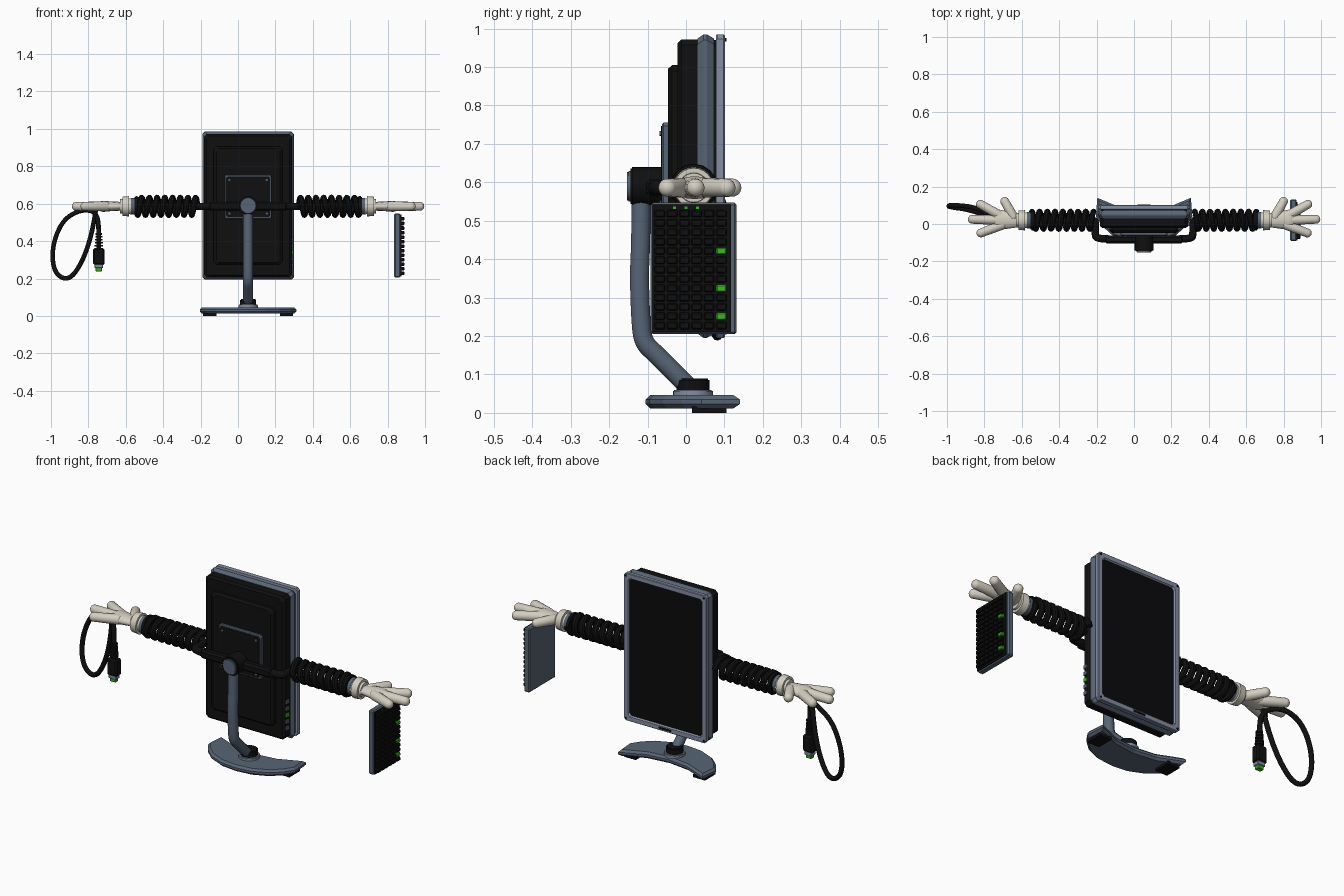
import bpy, bmesh, math
from mathutils import Vector

if "Cube" in bpy.data.objects:
    bpy.data.objects.remove(bpy.data.objects["Cube"], do_unlink=True)

CX, AY, AZ = 0.054, 0.02, 0.586   # centre line, arm depth and arm height


def material(name, *rgb):
    m = bpy.data.materials.new(name)
    m.use_nodes = True
    m.diffuse_color = (*rgb, 1)
    m.node_tree.nodes["Principled BSDF"].inputs["Base Color"].default_value = (*rgb, 1)
    return m


BLACK = material("black plastic", 0.005, 0.005, 0.005)
SCREEN = material("dark glass", 0.003, 0.003, 0.004)
SLATE = material("slate grey", 0.095, 0.13, 0.18)
SILVER = material("light blue grey", 0.23, 0.27, 0.36)
CREAM = material("cream glove", 0.66, 0.62, 0.53)
GREEN = material("bright green", 0.04, 0.5, 0.01)


def add(name, bm, *mats, smooth=False):
    bmesh.ops.recalc_face_normals(bm, faces=bm.faces)
    me = bpy.data.meshes.new(name)
    bm.to_mesh(me)
    bm.free()
    ob = bpy.data.objects.new(name, me)
    bpy.context.collection.objects.link(ob)
    for m in mats:
        me.materials.append(m)
    if smooth:
        bpy.ops.object.select_all(action='DESELECT')
        ob.select_set(True)
        bpy.context.view_layer.objects.active = ob
        bpy.ops.object.shade_smooth_by_angle(angle=math.radians(40))
    return ob


def box(name, centre, size, mat, bevel=0):
    bm = bmesh.new()
    bmesh.ops.create_cube(bm, size=1)
    for v in bm.verts:
        v.co = Vector([c + p * s for c, p, s in zip(centre, v.co, size)])
    if bevel:
        bmesh.ops.bevel(bm, geom=bm.edges[:], offset=bevel, segments=1, affect='EDGES')
    return add(name, bm, mat)


def rod(name, start, end, r, mat, r2=None, sides=24, bevel=0):
    a, b = Vector(start), Vector(end)
    bm = bmesh.new()
    bmesh.ops.create_cone(bm, cap_ends=True, segments=sides, radius1=r,
                          radius2=r if r2 is None else r2, depth=(b - a).length)
    if bevel:
        rims = [e for e in bm.edges if any(len(f.verts) > 4 for f in e.link_faces)]
        bmesh.ops.bevel(bm, geom=rims, offset=bevel, segments=2, affect='EDGES')
    bm.transform((b - a).to_track_quat('Z', 'Y').to_matrix().to_4x4())
    bmesh.ops.translate(bm, vec=(a + b) / 2, verts=bm.verts)
    return add(name, bm, mat, smooth=True)


def capsule(name, start, end, r1, r2, mat):
    a, b = Vector(start), Vector(end)
    bm = bmesh.new()
    bmesh.ops.create_uvsphere(bm, u_segments=16, v_segments=12, radius=1)
    for v in bm.verts:
        top = v.co.z > 0.01
        v.co *= r2 if top else r1
        if top:
            v.co.z += (b - a).length
    bm.transform((b - a).to_track_quat('Z', 'Y').to_matrix().to_4x4())
    bmesh.ops.translate(bm, vec=a, verts=bm.verts)
    return add(name, bm, mat, smooth=True)


def tube(name, points, r, mat, kind='NURBS', res=3):
    cu = bpy.data.curves.new(name, 'CURVE')
    cu.dimensions, cu.bevel_depth, cu.bevel_resolution, cu.use_fill_caps = '3D', r, res, True
    cu.resolution_u = 8
    sp = cu.splines.new(kind)
    sp.points.add(len(points) - 1)
    for p, co in zip(sp.points, points):
        p.co = (*co, 1)
    if kind == 'NURBS':
        sp.order_u, sp.use_endpoint_u = 3, True
    tmp = bpy.data.objects.new(name + " path", cu)
    bpy.context.collection.objects.link(tmp)
    bpy.context.view_layer.update()
    me = bpy.data.meshes.new_from_object(tmp.evaluated_get(bpy.context.evaluated_depsgraph_get()))
    bm = bmesh.new()
    bm.from_mesh(me)
    bpy.data.objects.remove(tmp)
    bpy.data.meshes.remove(me)
    for f in bm.faces:
        f.material_index = 0
    return add(name, bm, mat, smooth=True)


def shell(name, rings, mats, corner=0.015, z=0.59):
    """Loft chamfered rectangles (y, half width, half height) along y."""
    bm = bmesh.new()
    loops = []
    for y, w, h in rings:
        c = corner
        pts = [(w, h - c), (w - c, h), (c - w, h), (-w, h - c),
               (-w, c - h), (c - w, -h), (w - c, -h), (w, c - h)]
        loops.append([bm.verts.new((CX + px, y, z + pz)) for px, pz in pts])
    for lo, hi in zip(loops, loops[1:]):
        for i in range(8):
            j = (i + 1) % 8
            bm.faces.new((lo[i], lo[j], hi[j], hi[i]))
    bm.faces.new(loops[0])
    bm.faces.new(loops[-1]).material_index = len(mats) - 1
    return add(name, bm, *mats)


# Monitor: layered housing, bezel and screen
shell("rear_housing", [(-0.022, 0.222, 0.372), (-0.012, 0.235, 0.382), (0.032, 0.235, 0.382)], [BLACK])
shell("rear_bulge", [(-0.047, 0.17, 0.305), (-0.036, 0.185, 0.315), (-0.02, 0.185, 0.315)], [BLACK])
shell("middle_band", [(0.03, 0.235, 0.384), (0.046, 0.245, 0.395), (0.054, 0.245, 0.395),
                      (0.073, 0.235, 0.384)], [SLATE])
shell("shadow_gap", [(0.072, 0.23, 0.38), (0.082, 0.23, 0.38)], [BLACK])
shell("screen_frame", [(0.078, 0.243, 0.393), (0.082, 0.245, 0.395), (0.098, 0.245, 0.395),
                       (0.101, 0.242, 0.392), (0.101, 0.22, 0.37), (0.093, 0.215, 0.365)],
      [SILVER, SCREEN], corner=0.012)
for sx in (-1, 1):
    for sz in (-1, 1):
        x, z = CX + sx * 0.231, 0.59 + sz * 0.381
        rod("frame_screw", (x, 0.1, z), (x, 0.105, z), 0.005, BLACK, sides=10)
box("control_strip", (CX, 0.102, 0.209), (0.07, 0.004, 0.01), BLACK)

# Mounting plate with screws and the hub on the stand
shell("mount_plate", [(-0.062, 0.122, 0.114), (-0.058, 0.126, 0.118), (-0.045, 0.126, 0.118)], [SLATE],
      corner=0.008, z=0.637)
shell("mount_plate_face", [(-0.065, 0.117, 0.109), (-0.06, 0.117, 0.109)], [BLACK], corner=0.008, z=0.637)
for sx in (-1, 1):
    for sz in (-1, 1):
        x, z = CX + sx * 0.1, 0.637 + sz * 0.09
        rod("plate_screw", (x, -0.069, z), (x, -0.06, z), 0.006, SLATE, sides=10)
rod("hub", (CX, -0.145, 0.59), (CX, -0.05, 0.59), 0.05, BLACK, bevel=0.004)
rod("hub_cap", (CX, -0.153, 0.59), (CX, -0.14, 0.59), 0.04, SLATE, bevel=0.003)

# Side ports
for i in range(5):
    box("side_port", (CX + 0.237, 0.0, 0.27 + i * 0.035), (0.012, 0.022, 0.018), GREEN if i == 2 else SLATE)

# Stand: bent neck, collar and crescent foot
tube("neck", [(CX, -0.117, 0.59), (CX, -0.117, 0.45), (CX, -0.122, 0.36), (CX, -0.117, 0.22),
              (CX, -0.108, 0.18), (CX, -0.08, 0.155), (CX, 0.015, 0.06)], 0.026, SLATE)
rod("collar", (CX, 0.018, 0.055), (CX, 0.018, 0.09), 0.043, BLACK, bevel=0.004)
rod("collar_ring", (CX, 0.018, 0.04), (CX, 0.018, 0.06), 0.052, SILVER, bevel=0.003)

bm = bmesh.new()
half = [(0, -0.105), (0.09, -0.095), (0.17, -0.06), (0.225, -0.01), (0.258, 0.04),
        (0.25, 0.14), (0.19, 0.115), (0.12, 0.085), (0, 0.07)]
outline = half + [(-x, y) for x, y in half[-2:0:-1]]
base = bm.faces.new([bm.verts.new((CX + x, y, 0.012)) for x, y in outline])
up = bmesh.ops.extrude_face_region(bm, geom=[base])["geom"]
bmesh.ops.translate(bm, vec=(0, 0, 0.034), verts=[g for g in up if isinstance(g, bmesh.types.BMVert)])
rims = [e for e in bm.edges if abs(e.verts[0].co.z - e.verts[1].co.z) < 0.001]
bmesh.ops.bevel(bm, geom=rims, offset=0.011, segments=1, affect='EDGES')
add("foot", bm, SLATE)
for s in (-1, 1):
    box("foot_pad", (CX + s * 0.205, 0.06, 0.008), (0.07, 0.09, 0.016), BLACK)

# Shoulder bar, sprung arms and gloved hands
box("shoulder_bar", (CX, -0.083, AZ), (0.42, 0.042, 0.046), BLACK, 0.01)
TURNS, STEPS = 8, 16
for side, s in (("right", -1), ("left", 1)):
    def at(x, y, z=0.0):
        return (CX + s * x, AY + y, AZ + z)

    tube(side + "_shoulder", [at(0.19, -0.1), at(0.255, -0.1), at(0.262, -0.07), at(0.262, -0.02),
                              at(0.262, 0.0), at(0.29, 0.0)], 0.02, BLACK)
    coil = []
    for i in range(TURNS * STEPS + 1):
        a = i * math.tau / STEPS
        coil.append(at(0.27 + 0.33 * i / (TURNS * STEPS), 0.047 * math.cos(a), 0.047 * math.sin(a)))
    tube(side + "_arm_coil", coil, 0.0155, BLACK, 'POLY', 2)
    rod(side + "_wrist_plug", at(0.585, 0), at(0.608, 0), 0.055, BLACK, bevel=0.005)
    rod(side + "_wrist_ring", at(0.6, 0), at(0.63, 0), 0.045, SLATE, bevel=0.004)
    rod(side + "_cuff", at(0.625, 0), at(0.684, 0), 0.055, CREAM, r2=0.05, bevel=0.012)
    palm = capsule(side + "_palm", at(0.69, 0), at(0.76, 0.002), 0.04, 0.056, CREAM)
    for v in palm.data.vertices:
        v.co.z = AZ + (v.co.z - AZ) * 0.55
    for name, x0, y0, x1, y1 in (("thumb", 0.7, 0.02, 0.745, 0.1), ("upper_finger", 0.77, 0.025, 0.875, 0.085),
                                 ("middle_finger", 0.77, 0.0, 0.918, 0.005),
                                 ("lower_finger", 0.76, -0.025, 0.872, -0.068)):
        capsule(side + "_" + name, at(x0, y0), at(x1, y1), 0.026, 0.024, CREAM)

# Keyboard hanging from the left hand, keys facing outward
box("keyboard_body", (0.852, 0.02, 0.376), (0.034, 0.224, 0.342), SLATE, 0.006)
box("keyboard_deck", (0.869, 0.015, 0.376), (0.008, 0.205, 0.332), BLACK)
ROWS, COLS = 6, 13
for r in range(ROWS):
    for c in range(COLS):
        y, z = -0.068 + r * 0.032, 0.227 + c * 0.0243
        key = GREEN if r == ROWS - 1 and c in (1, 4, 8) else BLACK
        box("key", (0.88, y, z), (0.018, 0.027, 0.019), key, 0.003)
for i in range(3):
    box("keyboard_light", (0.873, -0.03 + i * 0.03, 0.534), (0.004, 0.007, 0.006), GREEN)

# Looped cable and plug held by the right hand
PX, PY = -0.744, 0.015
tube("cable", [(PX, PY, 0.35), (PX, PY, 0.46), (-0.75, 0.02, 0.53), (-0.78, 0.05, 0.565), (-0.85, 0.09, 0.565),
               (-0.94, 0.1, 0.51), (-0.995, 0.1, 0.37), (-0.985, 0.09, 0.23), (-0.905, 0.08, 0.185),
               (-0.83, 0.06, 0.29), (-0.775, 0.035, 0.46), (-0.76, 0.02, 0.57)], 0.0125, BLACK)
for i in range(5):
    z = 0.37 + i * 0.016
    rod("strain_relief", (PX, PY, z), (PX, PY, z + 0.009), 0.022 - i * 0.001, BLACK, sides=12)
box("plug_body", (PX, PY, 0.317), (0.06, 0.045, 0.09), BLACK, 0.008)
box("plug_collar", (PX, PY, 0.266), (0.045, 0.035, 0.022), SILVER, 0.003)
box("plug_tip", (PX, PY, 0.25), (0.034, 0.026, 0.024), GREEN, 0.003)
